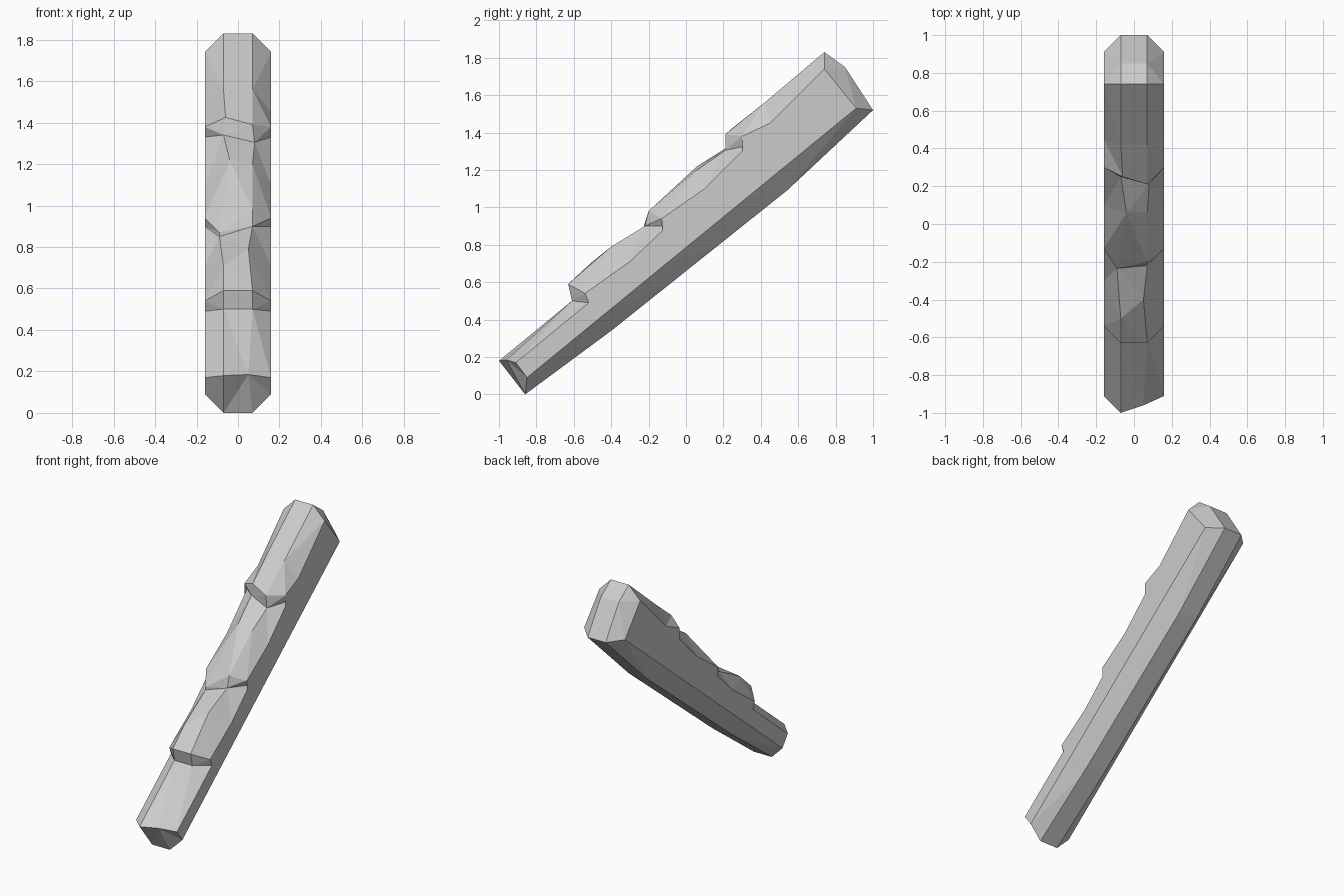
import bpy
import bmesh
from mathutils import Vector

cube = bpy.data.objects.get("Cube")
if cube:
    bpy.data.objects.remove(cube, do_unlink=True)

HALF_WIDTH = 0.16
RIDGE = 0.07

# One plain stone-grey material
grey = bpy.data.materials.new("stone grey")
grey.use_nodes = True
colour = (0.6, 0.6, 0.6, 1.0)
grey.diffuse_color = colour
grey.node_tree.nodes["Principled BSDF"].inputs["Base Color"].default_value = colour

# Underside profile in (y, z): the belly bulges a little
belly = [Vector(p) for p in ((-0.86, 0), (-0.4, 0.34), (0.54, 1.09), (1, 1.52))]
flank_start, flank_end = Vector((-0.85, 0.09)), Vector((0.91, 1.53))


def belly_at(t):
    """Point on the belly profile at fraction t of its length in y."""
    y = belly[0].x + t * (belly[-1].x - belly[0].x)
    for a, b in zip(belly, belly[1:]):
        if y <= b.x + 1e-6:
            return a.lerp(b, (y - a.x) / (b.x - a.x))
    return belly[-1]


bm = bmesh.new()


def ring(t, side, left_top, right_top):
    """Eight-sided section: upper points given, lower ones follow the belly."""
    flank, low = flank_start.lerp(flank_end, t), belly_at(t)
    points = [
        (-HALF_WIDTH, *side), left_top, right_top, (HALF_WIDTH, *side),
        (HALF_WIDTH, *flank), (RIDGE, *low), (-RIDGE, *low), (-HALF_WIDTH, *flank),
    ]
    return [bm.verts.new(p) for p in points]


# Sections from the foot to the head, with a notch pair at each step
rings = [
    ring(0, (-0.91, 0.17), (-RIDGE, -1, 0.18), (0.05, -0.96, 0.185)),
    # first step
    ring(0.22, (-0.52, 0.49), (-RIDGE, -0.61, 0.5), (RIDGE, -0.61, 0.5)),
    ring(0.22, (-0.54, 0.54), (-RIDGE, -0.63, 0.59), (RIDGE, -0.63, 0.59)),
    ring(0.2473, (-0.3, 0.71), (-RIDGE, -0.5, 0.71), (0.05, -0.4, 0.79)),
    # second step
    ring(0.42, (-0.1, 0.9), (-0.09, -0.235, 0.85), (RIDGE, -0.22, 0.9)),
    ring(0.42, (-0.13, 0.94), (-0.09, -0.235, 0.87), (RIDGE, -0.2, 0.98)),
    ring(0.55, (0.1, 1.1), (-0.04, 0.06, 1.22), (RIDGE, 0.06, 1.2)),
    # third step
    ring(0.66, (0.33, 1.33), (-RIDGE, 0.25, 1.34), (0.08, 0.21, 1.305)),
    ring(0.66, (0.3, 1.38), (-0.06, 0.25, 1.425), (RIDGE, 0.21, 1.39)),
    ring(0.7527, (0.45, 1.45), (-RIDGE, 0.42, 1.56), (RIDGE, 0.42, 1.56)),
    ring(1, (0.74, 1.74), (-RIDGE, 0.74, 1.83), (RIDGE, 0.74, 1.83)),
]

# Long faces between neighbouring sections
for a, b in zip(rings, rings[1:]):
    for i in range(8):
        j = (i + 1) % 8
        bm.faces.new((a[i], a[j], b[j], b[i]))

# Foot cap: one centre facet and two slanted sides
foot = rings[0]
for corners in ((0, 1, 6, 7), (1, 2, 5, 6), (2, 3, 4, 5)):
    bm.faces.new([foot[i] for i in corners])

# Head cap: bent across a middle crease
head = rings[-1]
left, right = [bm.verts.new((s * RIDGE, 0.85, 1.75)) for s in (-1, 1)]
bm.faces.new((head[1], head[2], right, left))
bm.faces.new((left, right, head[5], head[6]))
for top, side, flank, low, mid in ((1, 0, 7, 6, left), (2, 3, 4, 5, right)):
    bm.faces.new((head[top], head[side], mid))
    bm.faces.new((mid, head[side], head[flank], head[low]))

# Merge shared points, then make every facet flat
bmesh.ops.remove_doubles(bm, verts=bm.verts[:], dist=0.0005)
bmesh.ops.triangulate(bm, faces=bm.faces[:])
bmesh.ops.recalc_face_normals(bm, faces=bm.faces[:])

mesh = bpy.data.meshes.new("notched_beam")
bm.to_mesh(mesh)
bm.free()
mesh.materials.append(grey)
beam = bpy.data.objects.new("notched_beam", mesh)
bpy.context.collection.objects.link(beam)
